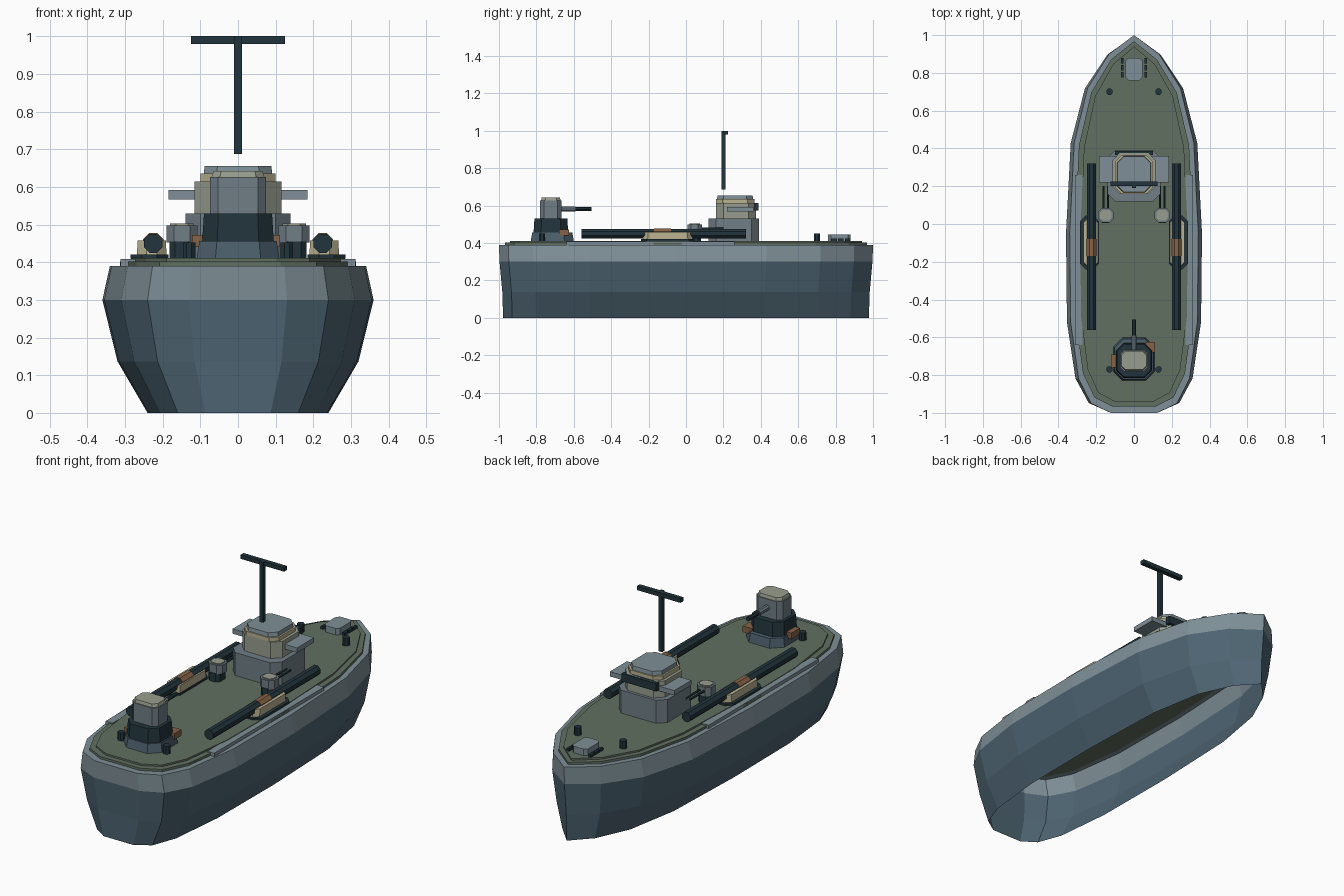
import bpy, bmesh, math
from mathutils import Matrix

cube = bpy.data.objects.get("Cube")
if cube:
    bpy.data.objects.remove(cube)


def material(name, rgb):
    lin = [((c / 255 + 0.055) / 1.055) ** 2.4 for c in rgb] + [1]
    m = bpy.data.materials.new(name)
    m.use_nodes = True
    m.diffuse_color = lin
    bsdf = next(n for n in m.node_tree.nodes if n.type == 'BSDF_PRINCIPLED')
    bsdf.inputs["Base Color"].default_value = lin
    return m


HULL = material("hull blue grey", (78, 101, 115))
RIM = material("light grey", (126, 143, 151))
DECK = material("deck green", (98, 112, 98))
STEEL = material("steel grey", (112, 126, 134))
DARK = material("dark slate", (34, 53, 60))
SLATE = material("mid slate", (76, 95, 108))
CREAM = material("cream", (186, 178, 145))
SAGE = material("pale sage", (152, 158, 142))
BROWN = material("brown", (134, 98, 70))


def finish(name, bm, mats):
    mesh = bpy.data.meshes.new(name)
    bm.to_mesh(mesh)
    bm.free()
    for m in mats:
        mesh.materials.append(m)
    ob = bpy.data.objects.new(name, mesh)
    bpy.context.collection.objects.link(ob)
    return ob


def loft(name, rings, mats, capped=True):
    """Skin a stack of matching closed rings."""
    bm = bmesh.new()
    loops = [[bm.verts.new(p) for p in r] for r in rings]
    n = len(loops[0])
    for a, b in zip(loops, loops[1:]):
        for i in range(n):
            j = (i + 1) % n
            bm.faces.new((a[i], a[j], b[j], b[i]))
    if capped:
        bm.faces.new(loops[0][::-1])
        bm.faces.new(loops[-1])
        bmesh.ops.recalc_face_normals(bm, faces=bm.faces)
    return finish(name, bm, mats)


def block(name, x, y, z, mat, cut=0.0, taper=1.0):
    """Upright block given by ranges, with corners cut in plan."""
    cx, cy = sum(x) / 2, sum(y) / 2
    hx, hy = (x[1] - x[0]) / 2, (y[1] - y[0]) / 2
    plan = []
    for sx, sy in ((1, 1), (-1, 1), (-1, -1), (1, -1)):
        if cut:
            pair = [(sx * hx, sy * (hy - cut)), (sx * (hx - cut), sy * hy)]
            plan += pair if sx * sy > 0 else pair[::-1]
        else:
            plan.append((sx * hx, sy * hy))
    rings = [[(cx + px * s, cy + py * s, h) for px, py in plan]
             for h, s in ((z[0], 1), (z[1], taper))]
    return loft(name, rings, [mat])


def rod(name, x, y, z, r, mat, sides=8):
    """Cylinder along y when y is a range, upright when z is a range."""
    along = isinstance(y, tuple)
    lo, hi = y if along else z
    rings = []
    for t in (lo, hi):
        ring = []
        for i in range(sides):
            a = math.tau * (i + 0.5) / sides
            u, v = r * math.cos(a), r * math.sin(a)
            ring.append((x + u, t, z + v) if along else (x + u, y + v, t))
        rings.append(ring)
    return loft(name, rings, [mat])


# Hull: scaled copies of one plan outline, open underneath
half = [(.13, -1), (.24, -.95), (.31, -.82), (.355, -.52), (.36, -.05),
        (.335, .43), (.26, .72), (.14, .9)]
outline = half + [(0, 1)] + [(-x, y) for x, y in reversed(half)]


def ring(sx, sy, z):
    return [(x * sx, y * sy, z) for x, y in outline]


hull = loft("hull", [ring(.667, .978, 0), ring(.889, .982, .137), ring(1, .997, .3),
                     ring(.945, 1, .39), ring(.87, .965, .39)], [HULL, RIM], capped=False)
for p in hull.data.polygons:
    p.material_index = int(p.center.z > .3)

# Stepped deck
loft("deck_edge", [ring(.87, .967, .388), ring(.87, .967, .402)], [DECK])
loft("deck", [ring(.79, .94, .40), ring(.79, .94, .411)], [DECK])

# Bridge house
block("house_base", (-.14, .14), (.12, .39), (.41, .53), STEEL, .04)
block("bridge", (-.115, .115), (.16, .375), (.53, .615), SAGE, .04)
block("bridge_band", (-.1, .1), (.16, .365), (.615, .635), CREAM, .035)
block("bridge_roof", (-.092, .092), (.165, .36), (.628, .655), RIM, .035, .96)
block("bridge_window", (-.1, .1), (.365, .387), (.575, .615), DARK)
block("bridge_wings", (-.185, .185), (.22, .36), (.567, .592), RIM)

# Mast with yard
block("mast", (-.01, .01), (.19, .21), (.687, 1), DARK)
block("mast_yard", (-.125, .125), (.2, .224), (.979, 1), DARK)

# Stern gun
block("turret_base", (-.11, .11), (-.83, -.6), (.41, .457), SLATE, .05, .93)
block("turret_ring", (-.095, .095), (-.815, -.63), (.457, .53), DARK, .04, .95)
block("turret", (-.075, .075), (-.78, -.665), (.53, .626), STEEL, .022)
block("turret_top", (-.07, .07), (-.775, -.67), (.626, .642), SAGE, .022, .93)
rod("barrel_sleeve", 0, (-.67, -.59), .582, .015, STEEL)
rod("barrel", 0, (-.6, -.505), .582, .011, DARK)
block("ammo_box_right", (-.122, -.075), (-.76, -.69), (.44, .472), BROWN)
block("ammo_box_left", (.06, .112), (-.68, -.625), (.44, .472), BROWN)

# Bow hatch
block("bow_hatch", (-.044, .044), (.76, .88), (.41, .445), RIM, .015)

# Fittings repeated on both sides
for side, s in (("left", 1), ("right", -1)):

    def span(a, b):
        return tuple(sorted((s * a, s * b)))

    block(f"side_plate_{side}", span(.272, .312), (-.64, .26), (.39, .408), RIM)
    # Torpedo tube on its cradle
    block(f"tube_base_{side}", span(.185, .285), (-.24, .045), (.41, .42), DARK, .03)
    block(f"tube_cradle_{side}", span(.19, .268), (-.23, .035), (.42, .458), CREAM, .025, .97)
    rod(f"tube_{side}", s * .225, (-.56, .32), .45, .027, DARK)
    rod(f"tube_band_{side}", s * .225, (-.17, -.08), .45, .0295, BROWN)
    # Twin light gun
    block(f"gun_pedestal_{side}", span(.118, .182), (.005, .08), (.41, .455), DARK, .015)
    block(f"gun_body_{side}", span(.108, .19), (.008, .085), (.452, .498), STEEL, .02)
    block(f"gun_cap_{side}", span(.118, .18), (.018, .075), (.498, .503), SAGE, .015)
    for k, x in enumerate((.138, .162)):
        rod(f"gun_barrel_{side}_{k}", s * x, (.08, .2), .478, .006, DARK, 6)
    # Bollards and hatch rail cleats
    rod(f"stern_bollard_{side}", s * .13, -.77, (.41, .452), .018, DARK)
    rod(f"bow_bollard_{side}", s * .13, .7, (.41, .452), .018, DARK)
    for k in range(3):
        y = .775 + k * .037
        block(f"rail_cleat_{side}_{k}", span(.055, .069), (y, y + .031), (.41, .425), DARK)
